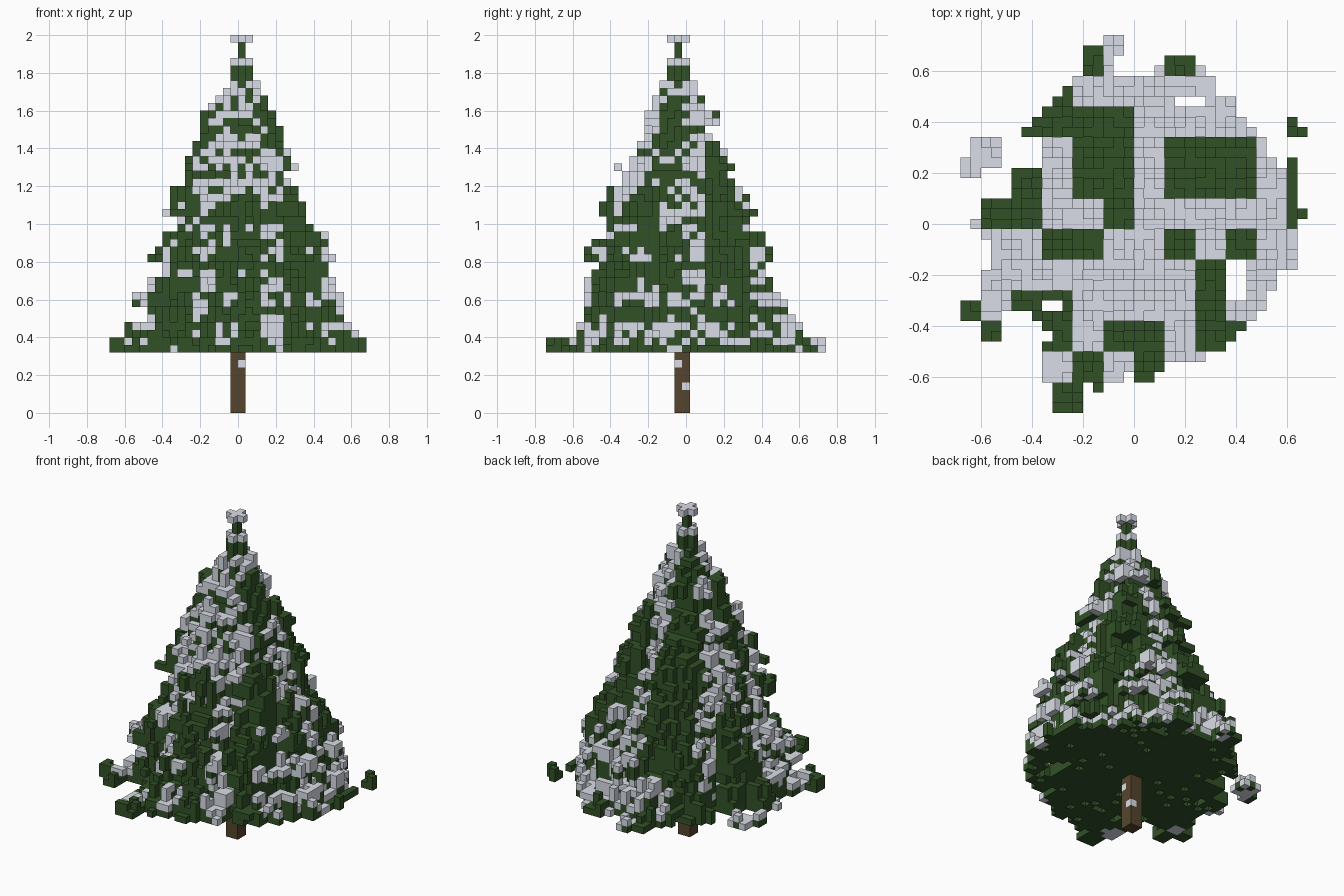
import bpy, bmesh, math, random

if "Cube" in bpy.data.objects:
    bpy.data.objects.remove(bpy.data.objects["Cube"])

random.seed(7)
V = 0.04          # block size


def material(name, rgb):
    m = bpy.data.materials.new(name)
    m.diffuse_color = (*rgb, 1)
    m.use_nodes = True
    m.node_tree.nodes["Principled BSDF"].inputs["Base Color"].default_value = m.diffuse_color
    return m


GREEN = material("needle green", (0.031, 0.083, 0.020))
SNOW = material("snow white", (0.70, 0.73, 0.80))
BARK = material("bark brown", (0.092, 0.06, 0.026))

# outline reach of the lowest branches, every 15 degrees from +x
REACH = [.60, .62, .59, .60, .62, .64, .59, .68, .55, .57, .51, .58,
         .58, .58, .60, .48, .56, .60, .57, .54, .48, .56, .55, .63]

# three-block-wide columns that stay free of snow: row -> column numbers
BARE = {5: (-2, 1), 4: (-3,), 3: (-4, -3, -2, -1, 4, 5), 2: (-4, -2, -1, 1, 2, 3, 5),
        1: (-5, -4, -2, -1, 1, 2, 3, 5), 0: (-5, -4, -1, 5), -1: (-3, -2, 1, 3),
        -2: (2,), -3: (-6, -4, -3, 2), -4: (-5, -4, -3, -1, 0, 2, 3),
        -5: (-2, 0), -6: (-3, -2)}

# gaps between branches, and branch tips on the lowest layer (x0, x1, y0, y1)
GAPS = [(-.52, -.36, .22, .34), (.16, .28, .46, .50), (.36, .44, -.30, -.14),
        (-.36, -.28, -.34, -.30), (-.48, -.40, -.50, -.34), (-.60, -.48, .10, .22)]
TIPS = [(-.32, -.20, -.74, -.62), (-.68, -.60, -.38, -.30), (-.68, -.52, .18, .26),
        (-.64, -.52, .26, .34), (-.12, -.04, .66, .74), (-.20, -.12, .58, .70),
        (.60, .64, .02, .26), (.64, .68, .02, .06), (.60, .64, .34, .42),
        (.64, .68, .34, .38), (.12, .24, .58, .66), (-.36, -.20, -.62, -.46),
        (-.60, -.52, -.46, -.30)]


def is_bare(i, j):
    return i // 3 in BARE.get((j + 1) // 3, ())


def inside(boxes, x, y):
    return any(a < x < b and c < y < d for a, b, c, d in boxes)


def reach(angle, tier):
    a = (math.degrees(angle) + tier * 52) / 15 % 24
    n = int(a)
    r = REACH[n % 24] + (a - n) * (REACH[(n + 1) % 24] - REACH[n % 24])
    return r * (1 + 0.05 * math.cos(8 * angle + tier * 2)) if tier else r


# foliage blocks: stacked tiers that flare out at the bottom
noise = {}
leaves = set()
for k in range(8, 44):
    tier, step = divmod(k - 8, 6)
    top = (k - 8) / 40
    cx, cy = 0.02 * top, -0.02 - 0.02 * top
    cone = 0.565 - 0.54 * top
    for i in range(-17, 17):
        for j in range(-19, 18):
            x, y = (i + .5) * V, (j + 1) * V
            if inside(GAPS, x, y):
                continue
            d = math.hypot(x - cx, y - cy)
            key = (i, j, k // 2)
            if key not in noise:
                noise[key] = random.uniform(-1, 1)
            r = cone * reach(math.atan2(y, x), tier) / 0.58
            r += (0.04 - 0.035 * (step // 2)) * (1 - 0.6 * top)
            r += noise[key] * (0.03 if k < 10 else 0.065) * (1 - 0.7 * top)
            if is_bare(i, j) and 0.2 < top < 0.75:
                r += 0.025
            hole = k == 8 and d > 0.1 and random.random() < 0.07
            if d < r and not hole:
                leaves.add((i, j, k))
            elif k == 8 and inside(TIPS, x, y):
                leaves.add((i, j, 8))
                if noise[key] > 0:
                    leaves.add((i, j, 9))

# slim peak with snow crosses
CROSS = [(0, -2), (1, -2), (-1, -2), (0, -1), (0, -3)]
leaves |= {(i, j, k) for i, j in CROSS for k in (44, 45)}
leaves |= {(0, -2, 47), (0, -2, 48)}
snow = {(i, j, k) for i, j in CROSS for k in (46, 49)}


def snowy(b):
    """Snow lies on blocks open to the sky, and on some outer rims."""
    i, j, k = b
    if is_bare(i, j) or k > 43:
        return False
    if (i, j, k + 1) not in leaves:
        return True
    rim = any((i + a, j + c, k) not in leaves
              for a, c in ((1, 0), (-1, 0), (0, 1), (0, -1)))
    chance = 0.65 if noise.get((i // 3, j // 3, k // 2), 0) > -0.3 else 0.2
    return rim and k > 8 and k % 2 == 0 and random.random() < chance


snow |= {b for b in sorted(leaves) if snowy(b)}
leaves -= snow

# trunk with two specks of snow
trunk = {(i, j, k) for i in (-1, 0) for j in (-2, -1) for k in range(8)}
specks = {(0, -2, 6), (0, -1, 3)}
trunk -= specks
snow |= specks
solid = leaves | snow | trunk

CORNERS = [(a, b, c) for a in (0, 1) for b in (0, 1) for c in (0, 1)]
SIDES = [((-1, 0, 0), (0, 1, 3, 2)), ((1, 0, 0), (4, 6, 7, 5)),
         ((0, -1, 0), (0, 4, 5, 1)), ((0, 1, 0), (2, 3, 7, 6)),
         ((0, 0, -1), (0, 2, 6, 4)), ((0, 0, 1), (1, 5, 7, 3))]


def build(name, blocks, mat):
    """Make one mesh from the outer faces of a set of blocks."""
    bm = bmesh.new()
    verts = {}
    for i, j, k in sorted(blocks):
        for (dx, dy, dz), quad in SIDES:
            if (i + dx, j + dy, k + dz) in solid:
                continue
            vs = []
            for q in quad:
                a, b, c = CORNERS[q]
                p = (i + a, j + b, k + c)
                if p not in verts:
                    verts[p] = bm.verts.new((p[0] * V, p[1] * V + 0.02, p[2] * V))
                vs.append(verts[p])
            bm.faces.new(vs)
    mesh = bpy.data.meshes.new(name)
    bm.to_mesh(mesh)
    bm.free()
    mesh.materials.append(mat)
    bpy.context.collection.objects.link(bpy.data.objects.new(name, mesh))


build("foliage", leaves, GREEN)
build("snow", snow, SNOW)
build("trunk", trunk, BARK)
